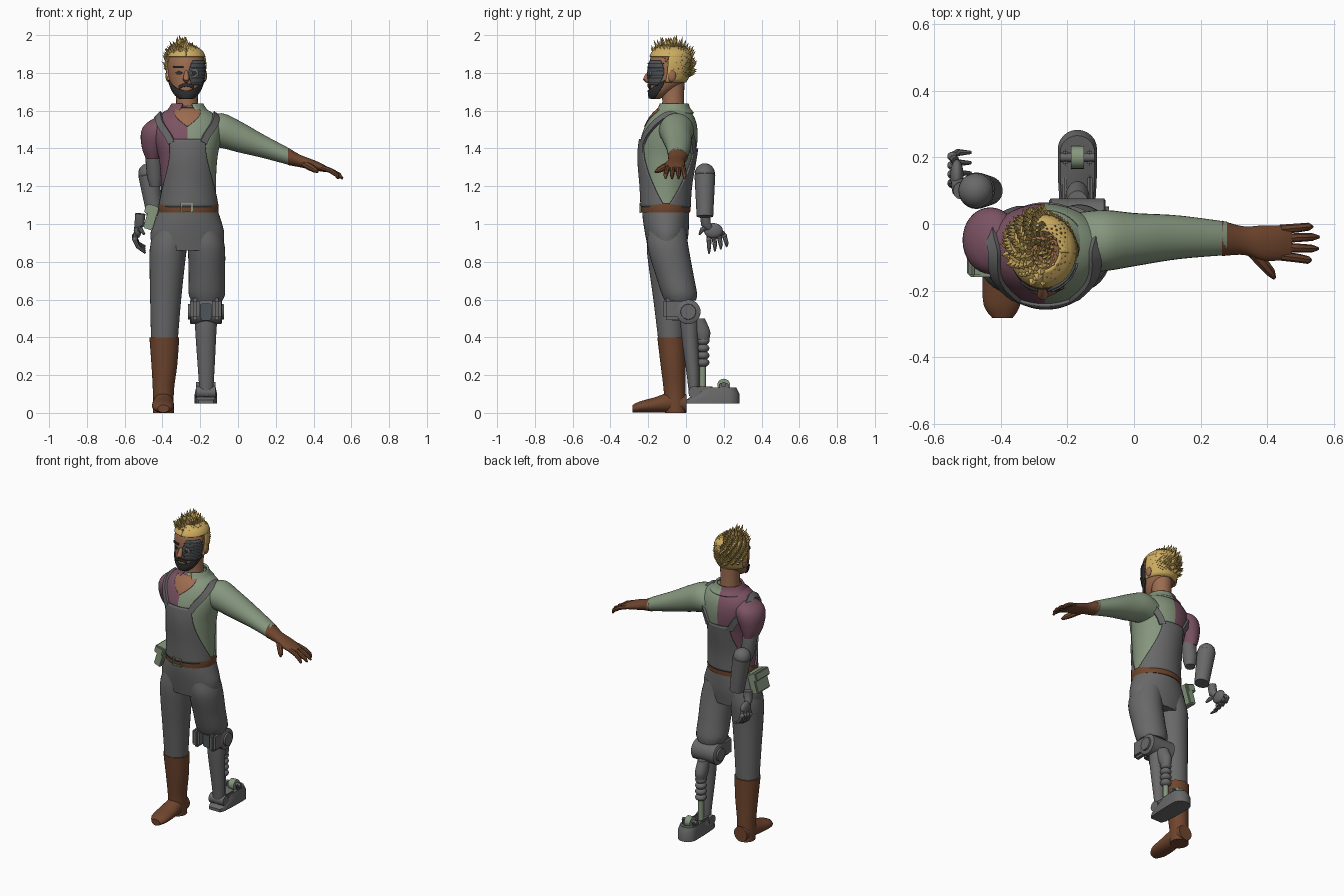
import bpy, bmesh, math, random
from math import sin, cos, pi, radians
from mathutils import Vector, Matrix

if "Cube" in bpy.data.objects:
    bpy.data.objects.remove(bpy.data.objects["Cube"])
random.seed(4)
MID = -0.268
smooth_parts = []


def colour(name, *rgb):
    m = bpy.data.materials.new(name)
    m.use_nodes = True
    m.diffuse_color = (*rgb, 1)
    m.node_tree.nodes["Principled BSDF"].inputs["Base Color"].default_value = (*rgb, 1)
    return m


GREY = colour("grey cloth and metal", .14, .14, .14)
GREEN = colour("sage green", .24, .31, .21)
PINK = colour("dusty plum", .20, .085, .125)
BROWN = colour("brown leather", .16, .06, .027)
SKIN = colour("skin", .33, .15, .08)
HAIR = colour("golden hair", .62, .42, .12)
DARK = colour("dark beard", .03, .03, .032)
STEEL = colour("dark steel", .075, .09, .10)


def add(name, bm, mats, rule=None, smooth=True, thick=0):
    bmesh.ops.recalc_face_normals(bm, faces=bm.faces)
    me = bpy.data.meshes.new(name)
    if rule:
        for f in bm.faces:
            f.material_index = rule(f.calc_center_median())
    bm.to_mesh(me)
    bm.free()
    for m in (mats if isinstance(mats, list) else [mats]):
        me.materials.append(m)
    ob = bpy.data.objects.new(name, me)
    bpy.context.collection.objects.link(ob)
    if thick:
        s = ob.modifiers.new("thickness", "SOLIDIFY")
        s.thickness, s.offset = thick, 0
    if smooth:
        smooth_parts.append(ob)
    return ob


def section(rows, k):
    """Smooth cross-section (centre a, centre b, radius a, radius b) at key k."""
    k = min(max(k, rows[0][0]), rows[-1][0])
    i = max(j for j in range(len(rows) - 1) if rows[j][0] <= k)
    p, q = rows[i], rows[i + 1]
    o, r = rows[max(i - 1, 0)], rows[min(i + 2, len(rows) - 1)]
    h = q[0] - p[0]
    t = (k - p[0]) / h
    out = []
    for c in range(1, 5):
        m, n = (q[c] - o[c]) / (q[0] - o[0]) * h, (r[c] - p[c]) / (r[0] - p[0]) * h
        out.append((2*t**3 - 3*t*t + 1) * p[c] + (t**3 - 2*t*t + t) * m
                   + (3*t*t - 2*t**3) * q[c] + (t**3 - t*t) * n)
    return out


def surf(rows, ang, k, off=0, axis="z"):
    a, b, ra, rb = section(rows, k)
    a, b = a + (ra + off) * sin(ang), b - (rb + off) * cos(ang)
    return Vector({"z": (a, b, k), "x": (k, a, b), "y": (a, k, b)}[axis])


def skin_rings(bm, rings, closed=True):
    vs = [[bm.verts.new(p) for p in r] for r in rings]
    n = len(vs[0])
    for u, v in zip(vs, vs[1:]):
        for j in range(n if closed else n - 1):
            bm.faces.new((u[j], u[(j + 1) % n], v[(j + 1) % n], v[j]))
    if closed:
        bm.faces.new(vs[0])
        bm.faces.new(vs[-1])


def loft(name, rows, mats, axis="z", n=32, steps=16, rule=None, off=0):
    bm = bmesh.new()
    lo, hi = rows[0][0], rows[-1][0]
    skin_rings(bm, [[surf(rows, 2*pi*j/n, lo + (hi - lo)*i/steps, off, axis)
                     for j in range(n)] for i in range(steps + 1)])
    return add(name, bm, mats, rule)


def patch(name, rows, fn, mat, off=.004, nu=24, nv=10, rule=None, thick=.008):
    """Thin plate on a lofted surface; fn(u, v) gives angle in degrees and height."""
    bm = bmesh.new()
    grid = [[fn(i / nu, j / nv) for i in range(nu + 1)] for j in range(nv + 1)]
    skin_rings(bm, [[surf(rows, radians(a), z, off) for a, z in r] for r in grid], False)
    return add(name, bm, mat, rule, thick=thick)


def tube(name, pts, radii, mat, n=12):
    bm, pts, rings = bmesh.new(), [Vector(p) for p in pts], []
    for i, p in enumerate(pts):
        t = (pts[min(i + 1, len(pts) - 1)] - pts[max(i - 1, 0)]).normalized()
        side = t.cross(Vector((0, 1, 0) if abs(t.y) < .8 else (1, 0, 0))).normalized()
        up = side.cross(t)
        rings.append([p + radii[i] * (side * cos(2*pi*j/n) + up * sin(2*pi*j/n)) for j in range(n)])
    skin_rings(bm, rings)
    return add(name, bm, mat)


def box(name, c, size, mat, tilt=0, bevel=.006):
    bm = bmesh.new()
    bmesh.ops.create_cube(bm, size=1, matrix=Matrix.Translation(c)
                          @ Matrix.Rotation(tilt, 4, "Y") @ Matrix.Diagonal((*size, 1)))
    bmesh.ops.bevel(bm, geom=bm.edges[:], offset=bevel, segments=2, affect="EDGES")
    return add(name, bm, mat)


def ball(name, c, size, mat):
    bm = bmesh.new()
    bmesh.ops.create_uvsphere(bm, u_segments=20, v_segments=12, radius=1,
                              matrix=Matrix.Translation(c) @ Matrix.Diagonal((*size, 1)))
    return add(name, bm, mat)


def halves(c):
    return 0 if c.x < MID else 1


# Shirt body, open neck and collar
torso = [(1.06, -.262, -.108, .15, .122), (1.2, -.262, -.107, .145, .13), (1.35, -.264, -.1, .155, .148),
         (1.45, MID, -.089, .178, .15), (1.52, MID, -.079, .183, .137), (1.57, MID, -.073, .155, .115),
         (1.6, MID, -.07, .115, .09), (1.625, MID, -.068, .066, .062)]
loft("shirt", torso, [PINK, GREEN], n=64, steps=40, rule=halves)
patch("open_neck", torso, lambda u, v: ((2*u - 1) * 42 * v, 1.515 + .1*v), SKIN, off=.002, thick=.004)
collar = [(1.585, MID, -.066, .112, .1), (1.61, MID, -.066, .09, .08), (1.64, MID, -.064, .072, .067)]
patch("collar", collar, lambda u, v: (28 - 10*v + u*(304 + 20*v), 1.585 + .05*v - .03*(1 - v)*abs(2*u - 1)**8),
      [PINK, GREEN], rule=halves, nu=40, thick=.012)

# Overalls: bib, back panel, shoulder straps
for nm, mid, top, narrow in (("bib", 0, 1.45, 31), ("back_panel", 180, 1.4, 28)):
    patch(nm, torso, lambda u, v: (mid + (2*u - 1) * (narrow + 58*(1 - v)**1.7), 1.09 + (top - 1.09)*v),
          GREY, off=.005, nu=32, nv=24, thick=.009)
for s, nm in ((1, "left_strap"), (-1, "right_strap")):
    def on_body(t, off=0):
        return surf(torso, s * radians(28 + 124*t), 1.43 - .05*t + .17 * max(sin(pi*t), 0)**.75, off)
    bm, rings = bmesh.new(), []
    for i in range(25):
        t = i / 24
        ang, p = s * radians(28 + 124*t), on_body(t)
        nrm = (surf(torso, ang + .02, p.z) - surf(torso, ang - .02, p.z)).cross(
            surf(torso, ang, p.z + .004) - surf(torso, ang, p.z - .004)).normalized()
        run = (on_body(min(t + .02, 1)) - on_body(max(t - .02, 0))).normalized()
        w = nrm.cross(run).normalized() * .019
        rings.append([p - w - nrm*.006, p + w - nrm*.006, p + w + nrm*.012, p - w + nrm*.012])
    skin_rings(bm, rings)
    add(nm, bm, GREY)

# Trousers, belt, buckle, pouch
loft("hips", [(.86, MID, -.1, .185, .1), (.95, MID, -.102, .195, .115), (1.02, -.265, -.106, .175, .122),
              (1.08, -.262, -.108, .152, .124)], GREY, n=40)
loft("right_trouser_leg", [(.37, -.39, -.078, .07, .067), (.6, -.383, -.09, .082, .083), (.78, -.375, -.1, .093, .098),
                           (.88, -.368, -.1, .098, .108), (.98, -.35, -.1, .09, .1)], GREY)
loft("left_trouser_leg", [(.595, -.165, -.03, .083, .083), (.625, -.165, -.034, .096, .093), (.72, -.165, -.058, .096, .1),
                          (.88, -.168, -.095, .098, .108), (.98, -.185, -.1, .09, .1)], GREY)
loft("belt", [(1.06, -.262, -.108, .158, .13), (1.085, -.262, -.108, .16, .132), (1.11, -.262, -.108, .157, .131)],
     BROWN, n=48, steps=4)
for s in (-1, 1):
    box("buckle_side", (-.272 + s*.029, -.241, 1.085), (.009, .012, .05), GREEN, bevel=.002)
    box("buckle_bar", (-.272, -.241, 1.085 + s*.022), (.064, .012, .008), GREEN, bevel=.002)
box("belt_pouch", (-.46, -.09, 1.035), (.05, .13, .13), GREEN, radians(17))
box("pouch_flap", (-.462, -.09, 1.075), (.062, .138, .05), GREEN, radians(17))

# Right boot
loft("boot_shaft", [(.0, -.395, -.055, .055, .056), (.12, -.395, -.06, .056, .058), (.25, -.39, -.068, .068, .066),
                    (.4, -.39, -.077, .079, .075)], BROWN)
loft("boot_foot", [(-.283, -.395, .022, .03, .02), (-.25, -.397, .03, .053, .029), (-.17, -.397, .041, .058, .04),
                   (-.08, -.395, .055, .052, .054), (.003, -.395, .05, .046, .048)], BROWN, axis="y")

# Left sleeve and gloved hand
loft("left_sleeve", [(-.17, -.055, 1.485, .09, .075), (-.09, -.05, 1.495, .092, .092), (0, -.047, 1.465, .08, .085),
                     (.13, -.04, 1.413, .066, .063), (.28, -.043, 1.353, .05, .043)], GREEN, axis="x")
loft("left_glove", [(.265, -.043, 1.358, .053, .046), (.33, -.05, 1.333, .043, .033), (.39, -.057, 1.315, .053, .028),
                    (.44, -.057, 1.3, .052, .022), (.475, -.056, 1.288, .046, .014)], BROWN, axis="x")
for y, dy, x in ((-.016, .008, .535), (-.043, .004, .555), (-.07, -.004, .553), (-.096, -.012, .53)):
    tube("glove_finger", [(.44, y, 1.3), (.49, y + dy*.5, 1.283), (.535 + (x - .555)*.5, y + dy, 1.26), (x, y + dy, 1.24)],
         [.014, .0135, .012, .005], BROWN, 8)
tube("glove_thumb", [(.35, -.075, 1.32), (.385, -.115, 1.3), (.41, -.145, 1.285), (.422, -.163, 1.275)],
     [.02, .019, .015, .006], BROWN, 8)

# Right sleeve, stump and detached mechanical forearm and hand
loft("right_sleeve", [(1.345, -.448, -.035, .04, .058), (1.4, -.446, -.043, .062, .08), (1.48, -.432, -.05, .082, .1),
                      (1.53, -.42, -.052, .07, .088), (1.565, -.405, -.055, .03, .04)], PINK)
tube("arm_stump", [(-.448, -.03, 1.38), (-.44, -.01, 1.25), (-.437, -.005, 1.2)], [.045, .042, .03], GREY, 20)
ball("forearm_elbow", (-.475, .1, 1.268), (.053, .053, .053), GREY)
tube("forearm", [(-.478, .1, 1.29), (-.474, .1, 1.265), (-.473, .1, 1.26), (-.445, .1, 1.085), (-.438, .1, 1.04)],
     [.046, .049, .055, .046, .044], GREY, 24)
tube("metal_wrist", [(-.517, .1, 1.055), (-.522, .105, 1.0), (-.53, .125, .98)], [.027, .026, .02], GREY)
ball("metal_palm", (-.532, .145, .965), (.02, .05, .04), GREY)
for i in range(4):
    y, dy = .122 + .023*i, .008*i
    tube("metal_finger", [(-.537, y, .955), (-.548, y + dy*.5, .92 + .006*i), (-.53, y + dy, .88 + .006*i),
                          (-.49, y + dy, .845 + .012*i)], [.013, .013, .011, .005], GREY, 8)
    ball("metal_knuckle", (-.546, y + dy*.5, .92 + .006*i), (.015, .014, .015), GREY)
tube("metal_thumb", [(-.53, .115, .985), (-.515, .085, .97), (-.495, .072, .945)], [.014, .013, .006], GREY, 8)

# Left mechanical leg
LEG = -.17
tube("knee_axle", [(LEG + x, .012, .535) for x in (-.085, -.08, .08, .085)], [.058, .065, .065, .058], GREY, 28)
for s in (-1, 1):
    tube("knee_cap", [(LEG + s*x, .012, .535) for x in (.08, .095)], [.042, .04], GREY, 20)
    box("knee_bracket", (LEG + s*.058, -.055, .55), (.05, .13, .115), GREY, bevel=.015)
box("knee_core", (LEG, -.03, .535), (.06, .1, .09), STEEL)
loft("metal_shin", [(.09, -.168, .043, .034, .026), (.2, -.168, .038, .042, .034), (.4, LEG, .022, .054, .045),
                    (.5, LEG, .018, .059, .05), (.55, LEG, .012, .055, .045)], GREY)
loft("calf_block", [(.385, LEG, .09, .03, .033), (.43, LEG, .08, .036, .048), (.5, LEG, .05, .036, .05)], GREY)
for i in range(4):
    ball("shock_ring", (LEG, .09, .38 - .038*i), (.034, .034, .024), GREY)
tube("shock_rod", [(LEG, .09, .39), (LEG, .088, .11)], [.017, .017], GREEN)
tube("ankle_axle", [(LEG - .052, .045, .11), (LEG + .052, .045, .11)], [.032, .032], GREY, 20)

# Metal foot: rounded plan, raised wedge top
bm = bmesh.new()
arc = [(LEG + .059*cos(pi*i/12), .225 + .058*sin(pi*i/12)) for i in range(13)]
plan = arc + [(LEG - s*w, y) for s, y, w in ((1, .13, .058), (1, .03, .052), (1, 0, .04),
                                             (-1, 0, .04), (-1, .03, .052), (-1, .13, .058))]
skin_rings(bm, [[(LEG + (x - LEG)*k, .14 + (y - .14)*k, .05 + h*min(.03 + .45*max(y, 0), .085))
                 for x, y in plan] for h, k in ((0, 1), (.6, 1), (1, .88))])
add("metal_foot", bm, GREY)
tube("foot_wheel", [(LEG - .02, .2, .147), (LEG + .02, .2, .147)], [.034, .034], GREEN, 24)
tube("foot_axle", [(LEG - .052, .2, .15), (LEG + .052, .2, .15)], [.013, .013], GREY)
for s in (-1, 1):
    box("foot_fork", (LEG + s*.037, .2, .142), (.014, .05, .035), GREY)
    box("foot_flange", (LEG + s*.038, .095, .115), (.014, .1, .05), GREY)

# Head, neck, nose, ears
head = [(1.662, -.274, -.165, .028, .024), (1.69, -.274, -.14, .06, .054), (1.74, -.274, -.106, .084, .089),
        (1.8, -.274, -.09, .096, .107), (1.86, -.274, -.085, .098, .108), (1.91, -.274, -.08, .083, .093),
        (1.94, -.274, -.08, .045, .055)]
loft("head", head, SKIN, n=40, steps=24)
tube("neck", [(MID, -.068, 1.58), (-.27, -.068, 1.65), (-.272, -.07, 1.75)], [.064, .057, .062], SKIN, 24)
tube("nose", [(-.274, -.185, 1.815), (-.274, -.203, 1.785), (-.274, -.212, 1.765), (-.274, -.2, 1.752)],
     [.008, .014, .017, .01], SKIN)
for s in (-1, 1):
    ball("ear", (-.274 + s*.098, -.075, 1.785), (.012, .022, .032), SKIN)

# Beard, moustache, brow, eye and metal eye plate
patch("beard", head, lambda u, v: (-82 + 164*u, 1.665 + v*(.042 + .055*abs(2*u - 1)**2)), DARK, nu=32)
patch("moustache", head, lambda u, v: (-27 + 54*u, 1.727 - .012*abs(2*u - 1)**2 + .018*v), DARK, off=.006)
patch("right_brow", head, lambda u, v: (-40 + 32*u, 1.826 + .01*v), DARK, nv=3)
patch("right_eye", head, lambda u, v: (-36 + 24*u, 1.8 + .009*(2*v - 1)*sin(pi*(.05 + .9*u))), DARK, off=.002, nv=4, thick=.004)
patch("metal_face_plate", head, lambda u, v: (42 + 34*(2*u - 1)*(.65 + .35*sin(pi*v)), 1.735 + .13*v), STEEL)
for i in range(6):
    patch("plate_rib", head, lambda u, v: (44 + 30*(2*u - 1), 1.747 + .02*i + .005*v), GREY, off=.009, nv=2, thick=.006)
tube("metal_eye", [(-.235, -.17, 1.8), (-.231, -.197, 1.8), (-.231, -.199, 1.8)], [.022, .022, .013], GREY, 20)
ball("metal_eye_lens", (-.231, -.197, 1.8), (.011, .006, .011), DARK)

# Hair: scalp plus leaf-shaped spikes, long on the right and short on the left
patch("scalp_back", head, lambda u, v: (85 + 190*u, 1.75 + .19*v), HAIR)
patch("scalp_top", head, lambda u, v: (360*u, 1.885 + .055*v), HAIR, nu=40)
bm = bmesh.new()
COUNT = 620
for i in range(COUNT):
    h = 1 - 1.55 * (i + .5) / COUNT
    r, a = math.sqrt(max(1 - h*h, 0)), i * 2.39996
    d = Vector((r*cos(a), r*sin(a), h))
    p = Vector((-.276, -.078, 1.835)) + Vector((d.x*.092, d.y*.104, d.z*.102))
    hairline = 1.885 if d.y < -.45 else (1.845 if d.y < .1 else 1.755)
    long_side = p.x < -.272
    if p.z < hairline or (long_side and i % 2):
        continue
    size = random.uniform(.055, .085) if long_side else random.uniform(.03, .042)
    size *= .65 + .35*max(d.z, 0)
    width = .017 if long_side else .0115
    lean = (d + Vector((0, .05, .75 if long_side else .4))).normalized()
    rot = lean.to_track_quat("Z", "Y").to_matrix().to_4x4()
    place = Matrix.Translation(p - d*.008) @ rot
    skin_rings(bm, [[place @ Vector((x*w, y*w*.6, size*z)) for x, y in ((1, 0), (0, 1), (-1, 0), (0, -1))]
                    for w, z in ((width*.6, 0), (width, .35), (.001, 1))])
add("hair_spikes", bm, HAIR, smooth=False)

# Smooth shading with kept sharp edges
bpy.ops.object.select_all(action="DESELECT")
for ob in smooth_parts:
    ob.select_set(True)
bpy.context.view_layer.objects.active = smooth_parts[0]
bpy.ops.object.shade_smooth_by_angle(angle=radians(40))
